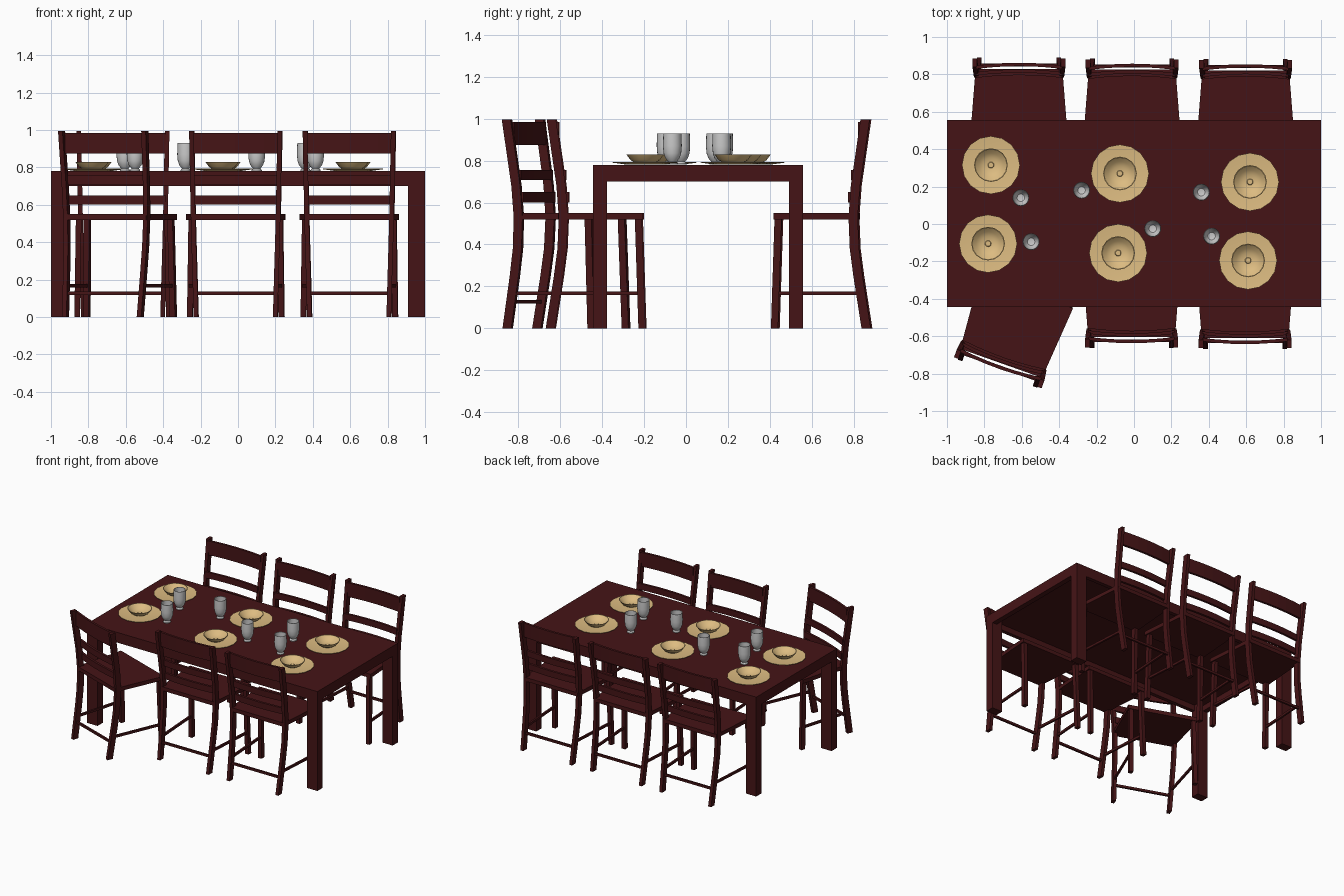
import bpy, bmesh
from math import radians, sin, cos, tau
from mathutils import Matrix, Vector

if "Cube" in bpy.data.objects:
    bpy.data.objects.remove(bpy.data.objects["Cube"])


def material(name, rgb):
    m = bpy.data.materials.new(name)
    m.diffuse_color = (*rgb, 1)
    m.use_nodes = True
    m.node_tree.nodes["Principled BSDF"].inputs["Base Color"].default_value = m.diffuse_color
    return m


WOOD = material("dark_red_wood", (0.06, 0.007, 0.008))
STRAW = material("straw_ceramic", (0.72, 0.5, 0.22))


def place(mesh, name, matrix=Matrix()):
    ob = bpy.data.objects.new(name, mesh)
    bpy.context.collection.objects.link(ob)
    ob.matrix_world = matrix
    return ob


def finish(bm, name, mat=None):
    bmesh.ops.recalc_face_normals(bm, faces=bm.faces)
    mesh = bpy.data.meshes.new(name)
    bm.to_mesh(mesh)
    bm.free()
    if mat:
        mesh.materials.append(mat)
    return mesh


def bar(name, points, a, b, axis):
    """Rectangular section a x b swept through points; section is square to axis."""
    u, v = [Vector(d) for d in {'X': ((0, 1, 0), (0, 0, 1)),
                                'Y': ((1, 0, 0), (0, 0, 1)),
                                'Z': ((1, 0, 0), (0, 1, 0))}[axis]]
    bm = bmesh.new()
    rings = [[bm.verts.new(Vector(p) + u * a / 2 * i + v * b / 2 * j)
              for i, j in ((-1, -1), (1, -1), (1, 1), (-1, 1))] for p in points]
    for r, s in zip(rings, rings[1:]):
        for k in range(4):
            bm.faces.new((r[k], r[k - 1], s[k - 1], s[k]))
    bm.faces.new(rings[0])
    bm.faces.new(rings[-1])
    return finish(bm, name, WOOD)


def lathe(name, profile, sides, mat=None):
    """Turned shape; the profile starts and ends on the axis."""
    bm = bmesh.new()
    rings = []
    for r, z in profile:
        n = sides if r else 1
        rings.append([bm.verts.new((r * cos(tau * k / sides), r * sin(tau * k / sides), z))
                      for k in range(n)])
    for p, q in zip(rings, rings[1:]):
        for k in range(sides):
            vs = [p[k % len(p)], p[(k + 1) % len(p)], q[(k + 1) % len(q)], q[k % len(q)]]
            bm.faces.new(list(dict.fromkeys(vs)))
    return finish(bm, name, mat)


# Table: top slab, flush aprons and corner legs
Y0, Y1, YC = -0.443, 0.557, 0.057
place(bar("table_top", [(-1, YC, 0.762), (1, YC, 0.762)], Y1 - Y0, 0.036, 'X'), "table_top")
for side, y in (("front", Y0 + 0.015), ("back", Y1 - 0.015)):
    place(bar("apron", [(-0.92, y, 0.725), (0.92, y, 0.725)], 0.03, 0.05, 'X'), side + "_apron")
for s in (-1, 1):
    place(bar("apron", [(s * 0.98, Y0 + 0.06, 0.725), (s * 0.98, Y1 - 0.06, 0.725)],
              0.04, 0.05, 'Y'), "side_apron")
    for y in (Y0 + 0.033, Y1 - 0.033):
        place(bar("table_leg", [(s * 0.955, y, 0), (s * 0.955, y, 0.745)], 0.09, 0.066, 'Z'),
              "table_leg")

# Chair parts, with the backrest towards +y
bm = bmesh.new()
low, high = [[bm.verts.new((x, y, z)) for x, y in
              ((-0.264, -0.225), (0.264, -0.225), (0.232, 0.18), (-0.232, 0.18))]
             for z in (0.52, 0.55)]
bm.faces.new(low)
bm.faces.new(high)
for k in range(4):
    bm.faces.new((low[k], low[k - 1], high[k - 1], high[k]))
chair = [finish(bm, "seat", WOOD)]
for s in (-1, 1):
    chair.append(bar("back_post", [(s * 0.212, 0.217, 0), (s * 0.219, 0.178, 0.25),
                                   (s * 0.223, 0.161, 0.38), (s * 0.227, 0.155, 0.53),
                                   (s * 0.23, 0.166, 0.68), (s * 0.236, 0.212, 0.995)],
                     0.025, 0.044, 'Z'))
    chair.append(bar("front_leg", [(s * 0.245, -0.22, 0), (s * 0.237, -0.203, 0.52)],
                     0.03, 0.034, 'Z'))
    chair.append(bar("side_stretcher", [(s * 0.242, -0.21, 0.167), (s * 0.217, 0.19, 0.167)],
                     0.014, 0.018, 'Y'))
chair.append(bar("back_stretcher", [(-0.215, 0.2, 0.127), (0.215, 0.2, 0.127)], 0.014, 0.018, 'X'))
# Gently bowed back slats
for name, y, z, h in (("lower_slat", 0.14, 0.625, 0.048), ("middle_slat", 0.153, 0.732, 0.048),
                      ("top_slat", 0.188, 0.93, 0.11)):
    pts = [(0.23 * t / 3, y + 0.015 * (1 - (t / 3) ** 2), z) for t in range(-3, 4)]
    chair.append(bar(name, pts, 0.018, h, 'X'))

# Six chairs, one pulled out at an angle
for x, y, deg in ((-0.615, 0.65, 0), (-0.01, 0.645, 0), (0.597, 0.642, 0),
                  (-0.65, -0.575, 160.5), (-0.013, -0.425, 180), (0.594, -0.43, 180)):
    m = Matrix.Translation((x, y, 0)) @ Matrix.Rotation(radians(deg), 4, 'Z')
    for mesh in chair:
        place(mesh, "chair_" + mesh.name.split(".")[0], m)

# Tableware
plate = lathe("plate", [(0, 0.781), (0.09, 0.781), (0.155, 0.79), (0.155, 0.793),
                        (0.09, 0.786), (0, 0.786)], 16, STRAW)
bowl = lathe("bowl", [(0, 0.786), (0.045, 0.786), (0.07, 0.803), (0.09, 0.83), (0.086, 0.83),
                      (0.064, 0.808), (0.04, 0.795), (0.017, 0.792), (0.014, 0.797), (0, 0.797)],
             16, STRAW)
glass = lathe("glass", [(0, 0.781), (0.027, 0.781), (0.027, 0.786), (0.02, 0.795), (0.034, 0.812),
                        (0.042, 0.835), (0.045, 0.87), (0.043, 0.93), (0.04, 0.93),
                        (0.041, 0.87), (0.037, 0.835), (0.02, 0.812), (0, 0.808)], 20)
ware = []
for x, y in ((-0.765, 0.315), (-0.075, 0.27), (0.62, 0.225),
             (-0.78, -0.105), (-0.085, -0.155), (0.61, -0.195)):
    ware += [place(o, o.name, Matrix.Translation((x, y, 0))) for o in (plate, bowl)]
for x, y in ((-0.605, 0.14), (-0.28, 0.18), (0.36, 0.17),
             (-0.55, -0.095), (0.1, -0.025), (0.415, -0.065)):
    ware.append(place(glass, "glass", Matrix.Translation((x, y, 0))))
for o in (ware[0], ware[1], ware[-1]):
    bpy.ops.object.select_all(action='DESELECT')
    o.select_set(True)
    bpy.context.view_layer.objects.active = o
    for p in o.data.polygons:
        p.use_smooth = True
    o.data.set_sharp_from_angle(angle=radians(35))
